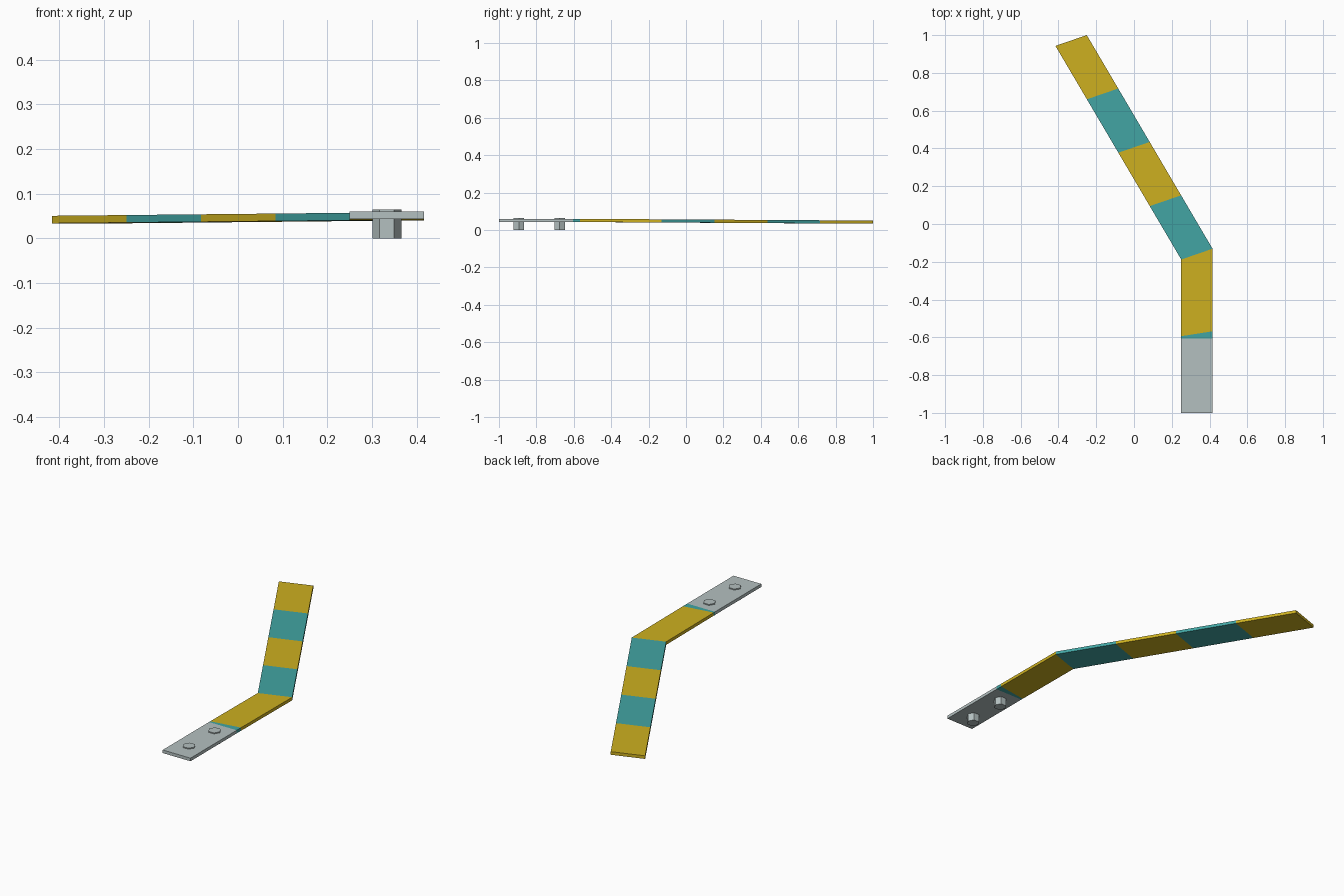
import bpy, bmesh, math
from mathutils import Matrix

if "Cube" in bpy.data.objects:
    bpy.data.objects.remove(bpy.data.objects["Cube"])


def material(name, col):
    m = bpy.data.materials.new(name)
    m.diffuse_color = (*col, 1)
    m.use_nodes = True
    m.node_tree.nodes["Principled BSDF"].inputs["Base Color"].default_value = m.diffuse_color
    return m


GREY = material("steel grey", (0.456, 0.527, 0.527))
YELLOW = material("yellow", (0.61, 0.434, 0.0144))
TEAL = material("teal", (0.054, 0.376, 0.366))

X0, WIDTH, THICK, TOP = 0.25, 0.166, 0.0168, 0.0595
JOINT = -0.605


def finish(bm, name, mats):
    bmesh.ops.recalc_face_normals(bm, faces=bm.faces)
    me = bpy.data.meshes.new(name)
    bm.to_mesh(me)
    bm.free()
    for m in mats:
        me.materials.append(m)
    ob = bpy.data.objects.new(name, me)
    bpy.context.collection.objects.link(ob)
    return ob


def bar(name, sections, mats, colour_ids):
    """Flat bar through sections (left x, left y, y skew, top z)."""
    bm = bmesh.new()
    rings = []
    for x, y, skew, z in sections:
        rings.append([bm.verts.new(p) for p in (
            (x, y, z - THICK), (x + WIDTH, y + skew, z - THICK),
            (x + WIDTH, y + skew, z), (x, y, z))])
    for a, b, c in zip(rings, rings[1:], colour_ids):
        for i in range(4):
            j = (i + 1) % 4
            bm.faces.new((a[i], a[j], b[j], b[i])).material_index = c
    bm.faces.new(rings[0]).material_index = colour_ids[0]
    bm.faces.new(rings[-1]).material_index = colour_ids[-1]
    return finish(bm, name, mats)


# fixed mounting plate
bar("mounting_plate", [(X0, -1, 0, TOP), (X0, JOINT, 0, TOP)], [GREY], [0])


# striped bent blade, drooping slightly towards the tip
def droop(y):
    return TOP - 0.0095 * (y - JOINT) / (1 - JOINT)


path = [(X0, JOINT, 0), (X0, -0.594, 0.026), (X0, -0.188, 0.057)]
for i in range(1, 5):
    t = i / 4
    path.append((X0 - 0.666 * t, -0.188 + 1.131 * t, 0.057))
bar("striped_blade", [(x, y, s, droop(y)) for x, y, s in path],
    [YELLOW, TEAL], [1, 0, 1, 0, 1, 0])

# hexagonal bolts through the plate
for n, y in enumerate((-0.893, -0.676)):
    bm = bmesh.new()
    bmesh.ops.create_cone(bm, cap_ends=True, segments=6, radius1=0.0325,
                          radius2=0.0325, depth=0.065,
                          matrix=Matrix.Translation((0.333, y, 0.0325))
                          @ Matrix.Rotation(math.radians(30), 4, 'Z'))
    # put a corner on the x axis whichever way the primitive starts
    if max(v.co.x for v in bm.verts) < 0.333 + 0.032:
        bmesh.ops.rotate(bm, verts=bm.verts, cent=(0.333, y, 0),
                         matrix=Matrix.Rotation(math.radians(30), 3, 'Z'))
    finish(bm, "bolt_%d" % (n + 1), [GREY])
